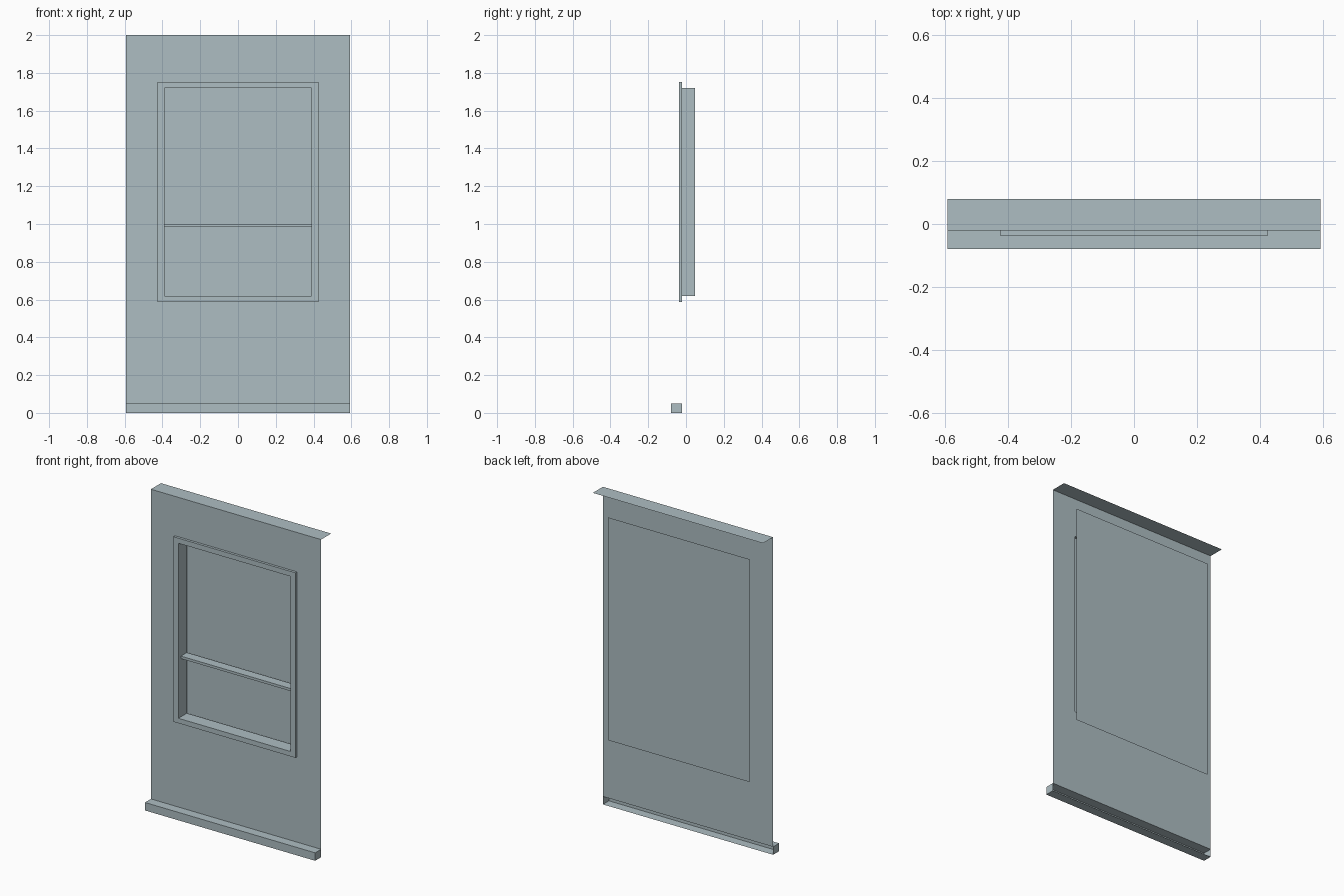
import bpy

if "Cube" in bpy.data.objects:
    bpy.data.objects.remove(bpy.data.objects["Cube"])

# One flat colour for the whole panel
grey = bpy.data.materials.new("blue grey")
grey.diffuse_color = (0.42, 0.51, 0.54, 1)
grey.use_nodes = True
grey.node_tree.nodes["Principled BSDF"].inputs["Base Color"].default_value = grey.diffuse_color

HALF = 0.593       # half width of the wall panel
WALL_Y = -0.02     # plane of the wall
BACK_Y = 0.048     # rear edge of the window reveal


def add(name, verts, faces):
    mesh = bpy.data.meshes.new(name)
    mesh.from_pydata(verts, [], faces)
    mesh.materials.append(grey)
    mesh.update()
    obj = bpy.data.objects.new(name, mesh)
    bpy.context.collection.objects.link(obj)
    return obj


def ring(half, z0, z1, y):
    """Upright rectangle facing the front."""
    return [(-half, y, z0), (half, y, z0), (half, y, z1), (-half, y, z1)]


def loft(name, rings):
    """Join successive rectangles with quads, as an open sheet."""
    verts = [v for r in rings for v in r]
    faces = []
    for k in range(len(rings) - 1):
        a, b = 4 * k, 4 * k + 4
        for i in range(4):
            j = (i + 1) % 4
            faces.append((a + i, a + j, b + j, b + i))
    return add(name, verts, faces)


def open_back_box(name, half, y0, y1, z0, z1, ends):
    """Box without a rear face; ends closes the two sides."""
    verts = ring(half, z0, z1, y0) + ring(half, z0, z1, y1)
    faces = [(0, 1, 2, 3), (3, 2, 6, 7), (0, 4, 5, 1)]
    if ends:
        faces += [(1, 5, 6, 2), (0, 3, 7, 4)]
    return add(name, verts, faces)


# Wall sheet with the window hole
hole = ring(0.425, 0.587, 1.752, WALL_Y)
loft("wall", [ring(HALF, 0.05, 2.0, WALL_Y), hole])

# Raised window frame and the reveal behind it
trim_outer = ring(0.425, 0.587, 1.752, -0.036)
trim_inner = ring(0.39, 0.618, 1.72, -0.036)
loft("window_frame", [hole, trim_outer, trim_inner])
loft("window_reveal", [trim_inner, ring(0.39, 0.618, 1.72, BACK_Y)])

# Crossbar in the opening
open_back_box("window_crossbar", 0.39, -0.011, BACK_Y, 0.984, 1.0, False)

# Oversized pane behind the opening
add("window_pane", ring(0.493, 0.467, 1.87, 0.073), [(0, 1, 2, 3)])

# Ledge along the foot of the wall, open at the back
open_back_box("base_ledge", HALF, -0.079, WALL_Y, 0.0, 0.05, True)

# Flat flange running backward along the top
add("top_flange",
    [(-HALF, WALL_Y, 2), (HALF, WALL_Y, 2), (HALF, 0.08, 2), (-HALF, 0.08, 2)],
    [(0, 1, 2, 3)])
